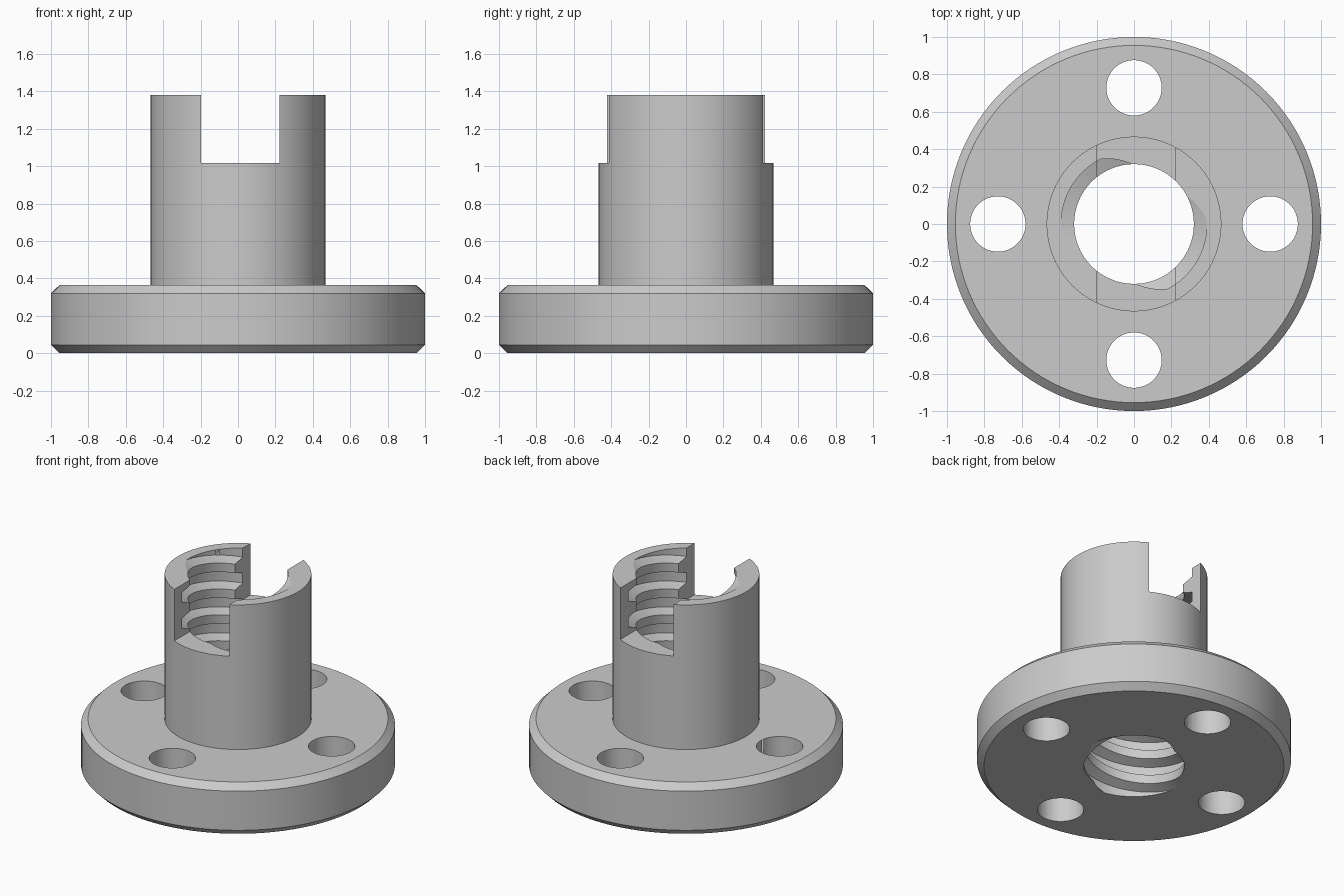
import bpy, bmesh, math
from mathutils import Matrix, Vector

if "Cube" in bpy.data.objects:
    bpy.data.objects.remove(bpy.data.objects["Cube"])

TOP, FLANGE_TOP = 1.38, 0.364
BARREL_R, BORE_R, GROOVE_R = 0.467, 0.32, 0.39
LEAD = 0.364          # two-start right-handed thread
SEGS = 128


def to_object(name, bm):
    bmesh.ops.recalc_face_normals(bm, faces=bm.faces)
    mesh = bpy.data.meshes.new(name)
    bm.to_mesh(mesh)
    bm.free()
    obj = bpy.data.objects.new(name, mesh)
    bpy.context.collection.objects.link(obj)
    return obj


def lathe(name, profile):
    bm = bmesh.new()
    verts = [bm.verts.new((r, 0, z)) for r, z in profile]
    edges = [bm.edges.new(pair) for pair in zip(verts, verts[1:])]
    bmesh.ops.spin(bm, geom=verts + edges, cent=(0, 0, 0), axis=(0, 0, 1),
                   angle=math.tau, steps=SEGS, use_duplicate=False)
    bmesh.ops.remove_doubles(bm, verts=bm.verts, dist=1e-5)
    return to_object(name, bm)


def thread_cutter(name, cols=96, pitches=13):
    # Each row follows one edge of the trapezoid thread up the helix
    steps = [(208, BORE_R), (183, GROOVE_R), (115, GROOVE_R), (90, BORE_R)]
    rows, turn = pitches * 4, 8
    bm = bmesh.new()
    grid = {}
    for k in range(rows + turn + 1):
        phase, r = steps[k % 4]
        phase += 180 * (10 - k // 4)
        for i in range(cols if k <= rows else 1):
            a = i / cols
            z = TOP + LEAD * (a - phase / 360)
            grid[k, i] = bm.verts.new((r * math.cos(math.tau * a),
                                       r * math.sin(math.tau * a), z))

    def vert(k, i):
        return grid[k, i] if i < cols else grid[k + turn, 0]

    for k in range(rows):
        for i in range(cols):
            bm.faces.new((vert(k, i), vert(k, i + 1),
                          vert(k + 1, i + 1), vert(k + 1, i)))
    # Close both ends with fans well outside the body
    for k, z in ((0, -1), (rows, TOP + 1)):
        tip = bm.verts.new((0, 0, z))
        loop = [vert(k, i) for i in range(cols)]
        loop += [grid[k + j, 0] for j in range(turn, 0, -1)]
        for a, b in zip(loop, loop[1:] + loop[:1]):
            bm.faces.new((a, b, tip))
    return to_object(name, bm)


def cut(obj, cutter):
    cutter.hide_render = True
    mod = obj.modifiers.new("cut", "BOOLEAN")
    mod.operation, mod.solver, mod.object = "DIFFERENCE", "EXACT", cutter
    bpy.context.view_layer.objects.active = obj
    bpy.ops.object.modifier_apply(modifier=mod.name)
    bpy.data.objects.remove(cutter)


# Flange with chamfered rims and the barrel on top
nut = lathe("flanged_nut", [
    (0, 0), (0.955, 0), (1, 0.045), (1, 0.32), (0.955, FLANGE_TOP),
    (BARREL_R, FLANGE_TOP), (BARREL_R, TOP), (0, TOP)])

# Four mounting holes
bm = bmesh.new()
for i in range(4):
    place = Matrix.Rotation(i * math.pi / 2, 4, "Z") @ Matrix.Translation((0.728, 0, 0.2))
    bmesh.ops.create_cone(bm, cap_ends=True, segments=64, radius1=0.148,
                          radius2=0.148, depth=1, matrix=place)
cut(nut, to_object("hole_cutter", bm))

# Threaded bore
cut(nut, thread_cutter("thread_cutter"))

# Slot across the barrel top
bm = bmesh.new()
bmesh.ops.create_cube(bm, size=1)
bmesh.ops.scale(bm, vec=Vector((0.42, 2, 1)), verts=bm.verts)
bmesh.ops.translate(bm, vec=Vector((0.011, 0, 1.518)), verts=bm.verts)
cut(nut, to_object("slot_cutter", bm))

# Plain grey finish
mat = bpy.data.materials.new("grey_metal")
mat.use_nodes = True
grey = (0.6, 0.6, 0.6, 1)
mat.diffuse_color = grey
mat.node_tree.nodes["Principled BSDF"].inputs["Base Color"].default_value = grey
nut.data.materials.clear()
nut.data.materials.append(mat)
for poly in nut.data.polygons:
    poly.material_index = 0

nut.select_set(True)
bpy.context.view_layer.objects.active = nut
bpy.ops.object.shade_smooth_by_angle(angle=math.radians(20))
